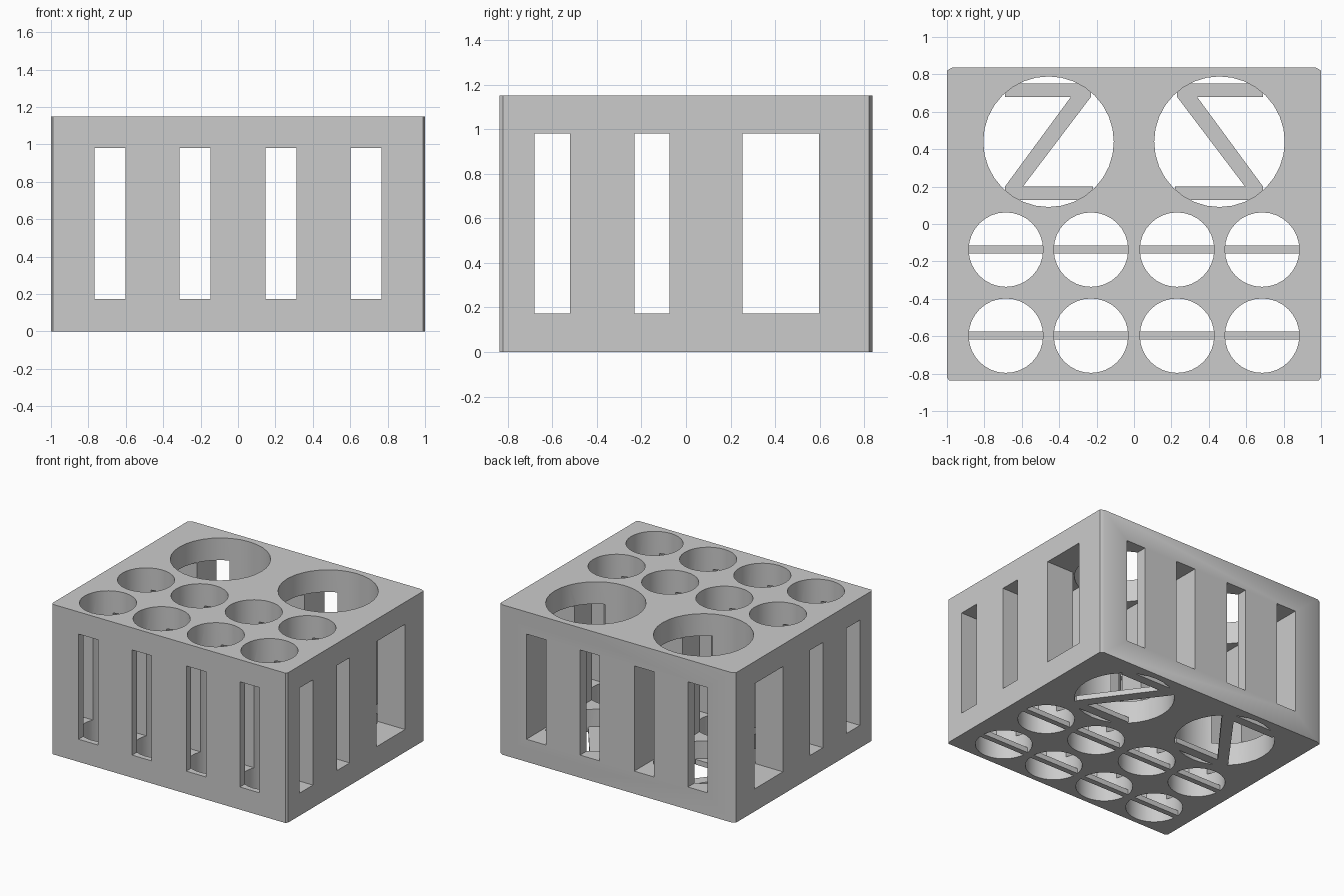
import bpy, bmesh, math

if "Cube" in bpy.data.objects:
    bpy.data.objects.remove(bpy.data.objects["Cube"])

H = 1.15            # block height
BAR_TOP = 0.04      # thickness of the floor bars


def prism(name, points, z0, z1):
    """Extrude a flat outline from z0 to z1."""
    bm = bmesh.new()
    face = bm.faces.new([bm.verts.new((x, y, z0)) for x, y in points])
    ext = bmesh.ops.extrude_face_region(bm, geom=[face])
    verts = [v for v in ext["geom"] if isinstance(v, bmesh.types.BMVert)]
    bmesh.ops.translate(bm, verts=verts, vec=(0, 0, z1 - z0))
    bmesh.ops.recalc_face_normals(bm, faces=bm.faces)
    mesh = bpy.data.meshes.new(name)
    bm.to_mesh(mesh)
    bm.free()
    ob = bpy.data.objects.new(name, mesh)
    bpy.context.collection.objects.link(ob)
    return ob


def box(name, x0, x1, y0, y1, z0, z1):
    return prism(name, [(x0, y0), (x1, y0), (x1, y1), (x0, y1)], z0, z1)


def cylinder(name, x, y, r, n=32):
    pts = [(x + r * math.cos(2 * math.pi * i / n), y + r * math.sin(2 * math.pi * i / n))
           for i in range(n)]
    return prism(name, pts, -0.1, H + 0.1)


def cut(target, tool):
    """Subtract the tool from the target and discard the tool."""
    mod = target.modifiers.new("cut", 'BOOLEAN')
    mod.operation = 'DIFFERENCE'
    mod.solver = 'EXACT'
    mod.object = tool
    bpy.context.view_layer.objects.active = target
    bpy.ops.object.modifier_apply(modifier=mod.name)
    bpy.data.objects.remove(tool)


# Block with slightly trimmed vertical corners
half = [(0.988, -0.837), (1.0, -0.82), (1.0, 0.821), (0.97, 0.837)]
block = prism("holder_block", half + [(-x, y) for x, y in reversed(half)], 0, H)

# Small round pockets, each with one straight bar left across the floor
for y in (-0.137, -0.597):
    for x in (-0.685, -0.23, 0.23, 0.685):
        pocket = cylinder("small_pocket", x, y, 0.199)
        cut(pocket, box("floor_bar", x - 0.3, x + 0.3, y - 0.021, y + 0.021, -0.2, BAR_TOP))
        cut(block, pocket)

# Large round pockets with mirrored zigzag floor bars
zigzag = [(-0.69, 0.127), (-0.22, 0.127), (-0.22, 0.2), (-0.594, 0.2), (-0.23, 0.68),
          (-0.23, 0.75), (-0.69, 0.75), (-0.69, 0.68), (-0.337, 0.68), (-0.69, 0.2)]
for s in (1, -1):
    pocket = cylinder("large_pocket", s * -0.457, 0.44, 0.349)
    cut(pocket, prism("zigzag_bar", [(s * x, y) for x, y in zigzag], -0.2, BAR_TOP))
    cut(block, pocket)

# Slots running front to back
for x in (-0.685, -0.23, 0.23, 0.685):
    cut(block, box("front_slot", x - 0.083, x + 0.083, -1, 1, 0.173, 0.98))

# Slots running side to side
for y0, y1 in ((-0.68, -0.52), (-0.231, -0.074), (0.253, 0.597)):
    cut(block, box("side_slot", -1.2, 1.2, y0, y1, 0.173, 0.98))

# Colour and shading
grey = bpy.data.materials.new("grey_plastic")
grey.diffuse_color = (0.6, 0.6, 0.6, 1)
grey.use_nodes = True
grey.node_tree.nodes["Principled BSDF"].inputs["Base Color"].default_value = grey.diffuse_color
block.data.materials.clear()
block.data.materials.append(grey)
for p in block.data.polygons:
    p.material_index = 0
bpy.ops.object.select_all(action='DESELECT')
block.select_set(True)
bpy.context.view_layer.objects.active = block
bpy.ops.object.shade_smooth_by_angle(angle=math.radians(30))
